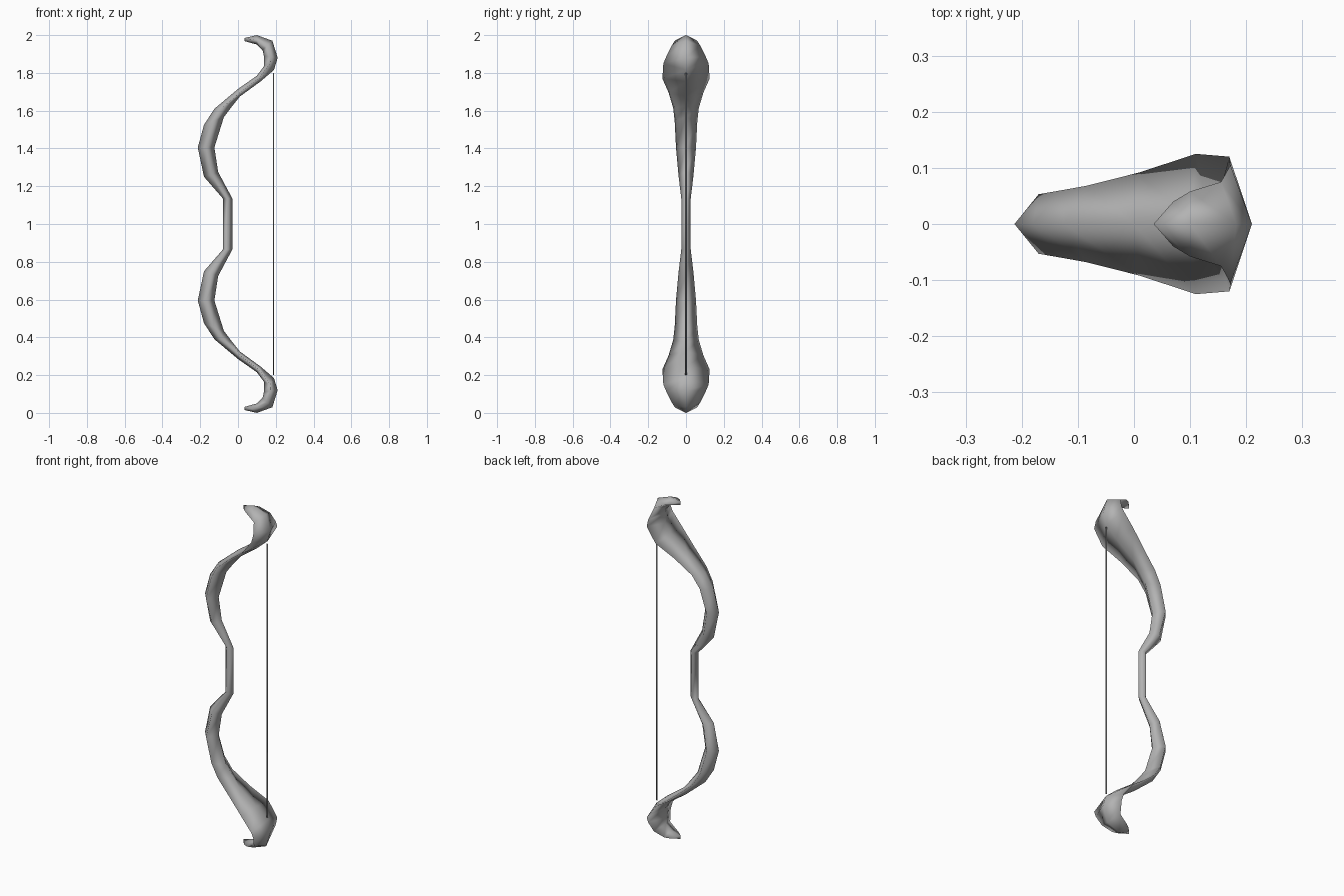
import bpy, bmesh
from mathutils import Vector

if "Cube" in bpy.data.objects:
    bpy.data.objects.remove(bpy.data.objects["Cube"])


def make_material(name, colour):
    mat = bpy.data.materials.new(name)
    mat.use_nodes = True
    mat.diffuse_color = colour
    mat.node_tree.nodes["Principled BSDF"].inputs["Base Color"].default_value = colour
    return mat


grey = make_material("plain grey", (0.45, 0.45, 0.45, 1))

# Upper limb stations: back ridge (x, z), front ridge (x, z), side edge (x, y, z)
stations = [
    ((-.08, 1.135), (-.03, 1.135), (-.055, .025, 1.135)),
    ((-.18, 1.25), (-.105, 1.275), (-.14, .04, 1.26)),
    ((-.213, 1.405), (-.125, 1.405), (-.17, .053, 1.405)),
    ((-.18, 1.525), (-.075, 1.565), (-.13, .06, 1.545)),
    ((-.125, 1.61), (-.03, 1.625), (-.085, .068, 1.615)),
    ((0, 1.715), (.01, 1.675), (.01, .092, 1.695)),
    ((.10, 1.785), (.12, 1.755), (.11, .125, 1.77)),
    ((.137, 1.835), (.19, 1.815), (.17, .12, 1.85)),
    ((.137, 1.89), (.21, 1.88), (.172, .105, 1.885)),
    ((.13, 1.92), (.182, 1.97), (.155, .075, 1.945)),
    ((.10, 1.95), (.10, 2.0), (.10, .058, 1.972)),
    ((.035, 1.968), (.035, 1.985), (.07, .04, 1.978)),
]


# Diamond cross-section ring, sign -1 reflects it to the lower limb
def ring(bm, station, sign):
    (bx, bz), (fx, fz), (sx, sy, sz) = station
    points = [(bx, 0, bz), (sx, -sy, sz), (fx, 0, fz), (sx, sy, sz)]
    return [bm.verts.new((x, y, 1 + sign * (z - 1))) for x, y, z in points]


def finish(name, bm):
    bmesh.ops.recalc_face_normals(bm, faces=bm.faces[:])
    mesh = bpy.data.meshes.new(name)
    bm.to_mesh(mesh)
    bm.free()
    mesh.materials.append(grey)
    mesh.shade_smooth()
    obj = bpy.data.objects.new(name, mesh)
    bpy.context.collection.objects.link(obj)


# Both limbs and the grip as one continuous skin
bm = bmesh.new()
rings = [ring(bm, s, -1) for s in reversed(stations)]
rings += [ring(bm, s, 1) for s in stations]
for low, high in zip(rings, rings[1:]):
    for i in range(4):
        j = (i + 1) % 4
        bm.faces.new((low[i], low[j], high[j], high[i]))
# Pointed tips, split along the ridge
for end in (rings[0], rings[-1]):
    bm.faces.new((end[0], end[1], end[2]))
    bm.faces.new((end[0], end[2], end[3]))
finish("bow_body", bm)

# Taut string between the limb ends
bm = bmesh.new()
bmesh.ops.create_cone(bm, cap_ends=True, segments=6, radius1=.004, radius2=.004, depth=1.6)
bmesh.ops.translate(bm, verts=bm.verts[:], vec=Vector((.188, 0, 1)))
finish("bow_string", bm)
